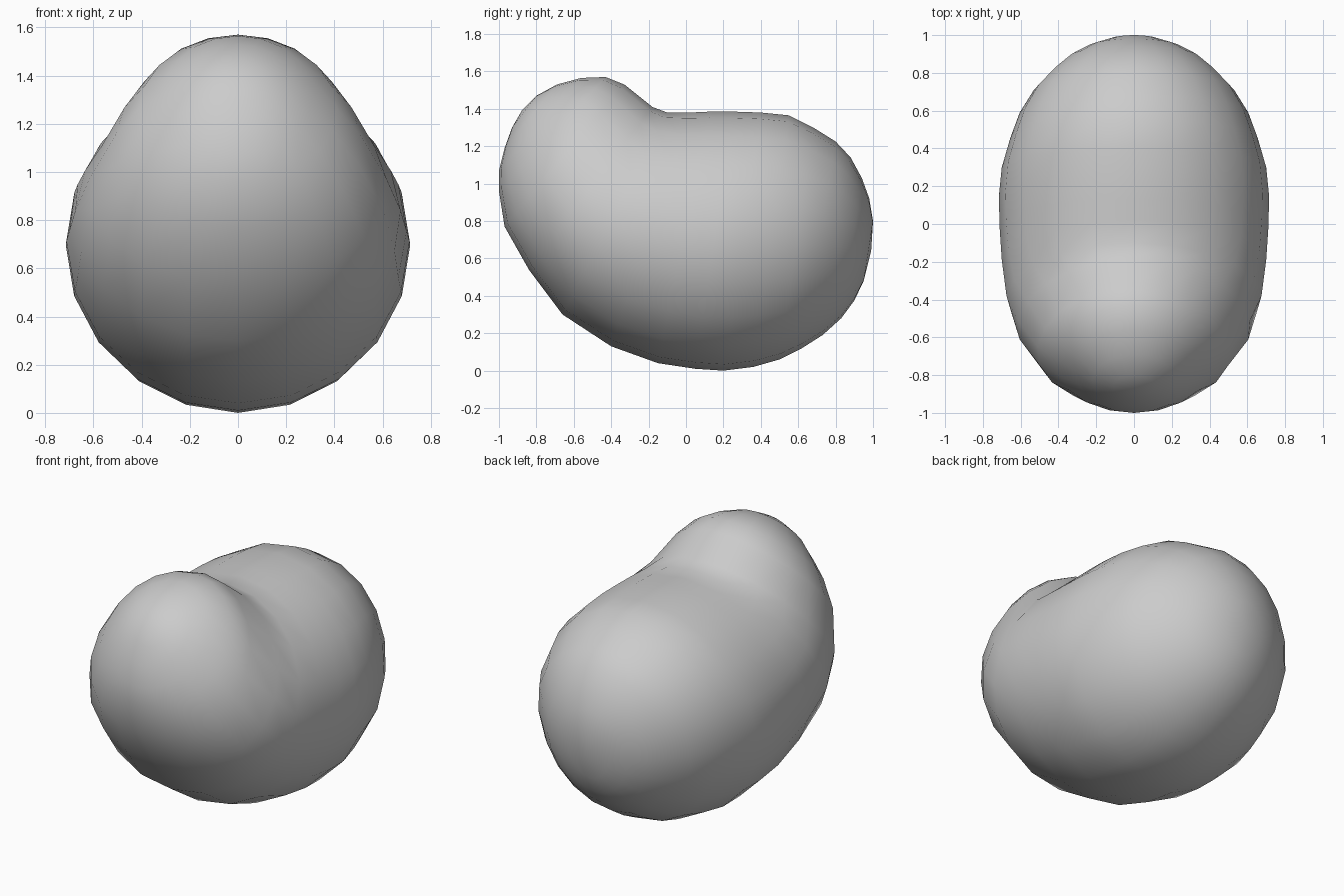
import bpy, bmesh
from math import sin, cos, pi

if "Cube" in bpy.data.objects:
    bpy.data.objects.remove(bpy.data.objects["Cube"])

SIDES = 20
# Rings along the bent axis: top (y, z), bottom (y, z), half width, egg factor
RINGS = [
    (-.80, 1.47, -.93, 1.30, .11, 0), (-.69, 1.53, -.97, 1.19, .22, 0),
    (-.56, 1.565, -1.0, 1.07, .31, 0), (-.43, 1.57, -1.0, .96, .41, .03),
    (-.33, 1.53, -.97, .77, .51, .09), (-.18, 1.41, -.84, .54, .615, .11),
    (-.10, 1.38, -.66, .30, .675, .04), (.02, 1.38, -.40, .13, .70, 0),
    (.13, 1.385, -.15, .04, .712, 0), (.25, 1.385, .05, .01, .715, 0),
    (.40, 1.38, .20, 0, .70, 0), (.55, 1.365, .36, .02, .655, 0),
    (.68, 1.30, .50, .06, .605, 0), (.80, 1.225, .62, .12, .53, 0),
    (.88, 1.14, .73, .19, .44, 0), (.94, 1.03, .83, .28, .345, 0),
    (.98, .92, .90, .375, .24, 0), (1.0, .80, .95, .48, .13, 0),
]

# Bean body: lofted rings closed by a pole at each end
bm = bmesh.new()
loops = []
for ty, tz, by, bz, w, egg in RINGS:
    loop = []
    for i in range(SIDES):
        a = 2 * pi * i / SIDES
        t = (1 + cos(a)) / 2
        x = w * sin(a) * (1 - egg * cos(a))
        loop.append(bm.verts.new((x, by + (ty - by) * t, bz + (tz - bz) * t)))
    loops.append(loop)
for a, b in zip(loops, loops[1:]):
    for i in range(SIDES):
        j = (i + 1) % SIDES
        bm.faces.new((a[i], a[j], b[j], b[i]))
for loop, pole in ((loops[0], (0, -.875, 1.395)), (loops[-1], (0, .99, .64))):
    p = bm.verts.new(pole)
    for i in range(SIDES):
        bm.faces.new((p, loop[i], loop[(i + 1) % SIDES]))
bmesh.ops.recalc_face_normals(bm, faces=bm.faces)
for f in bm.faces:
    f.smooth = True
mesh = bpy.data.meshes.new("bean_body")
bm.to_mesh(mesh)
bm.free()
bpy.context.collection.objects.link(bpy.data.objects.new("bean_body", mesh))
